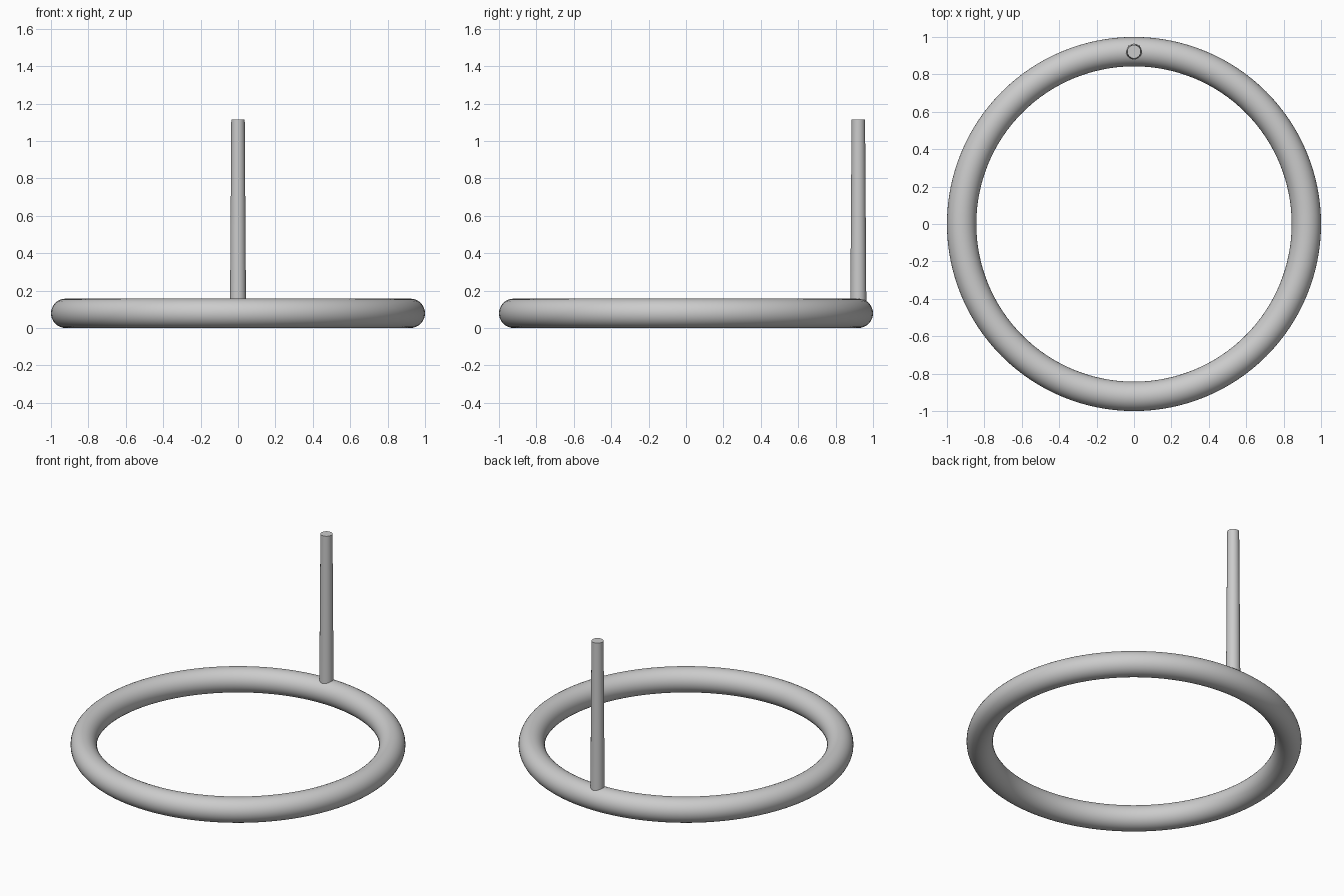
import bpy
import math

cube = bpy.data.objects.get("Cube")
if cube:
    bpy.data.objects.remove(cube, do_unlink=True)

RING_RADIUS = 0.9215
TUBE_RADIUS = 0.0785
ROD_TOP = 1.115

# One plain grey for every part
GREY = (0.6, 0.6, 0.6, 1.0)
grey = bpy.data.materials.new("light grey")
grey.use_nodes = True
grey.diffuse_color = GREY
grey.node_tree.nodes["Principled BSDF"].inputs["Base Color"].default_value = GREY


def finish(name):
    part = bpy.context.object
    part.name = name
    part.data.materials.append(grey)
    bpy.ops.object.shade_smooth_by_angle(angle=math.radians(40))


# Round ring lying on the ground
bpy.ops.mesh.primitive_torus_add(
    major_radius=RING_RADIUS, minor_radius=TUBE_RADIUS,
    major_segments=128, minor_segments=32, location=(0, 0, TUBE_RADIUS))
finish("base_ring")

# Slightly tapered upright rod, rooted in the back of the ring
rod_height = ROD_TOP - TUBE_RADIUS
bpy.ops.mesh.primitive_cone_add(
    vertices=32, radius1=0.043, radius2=0.036, depth=rod_height,
    location=(0, RING_RADIUS, TUBE_RADIUS + rod_height / 2))
finish("upright_rod")
